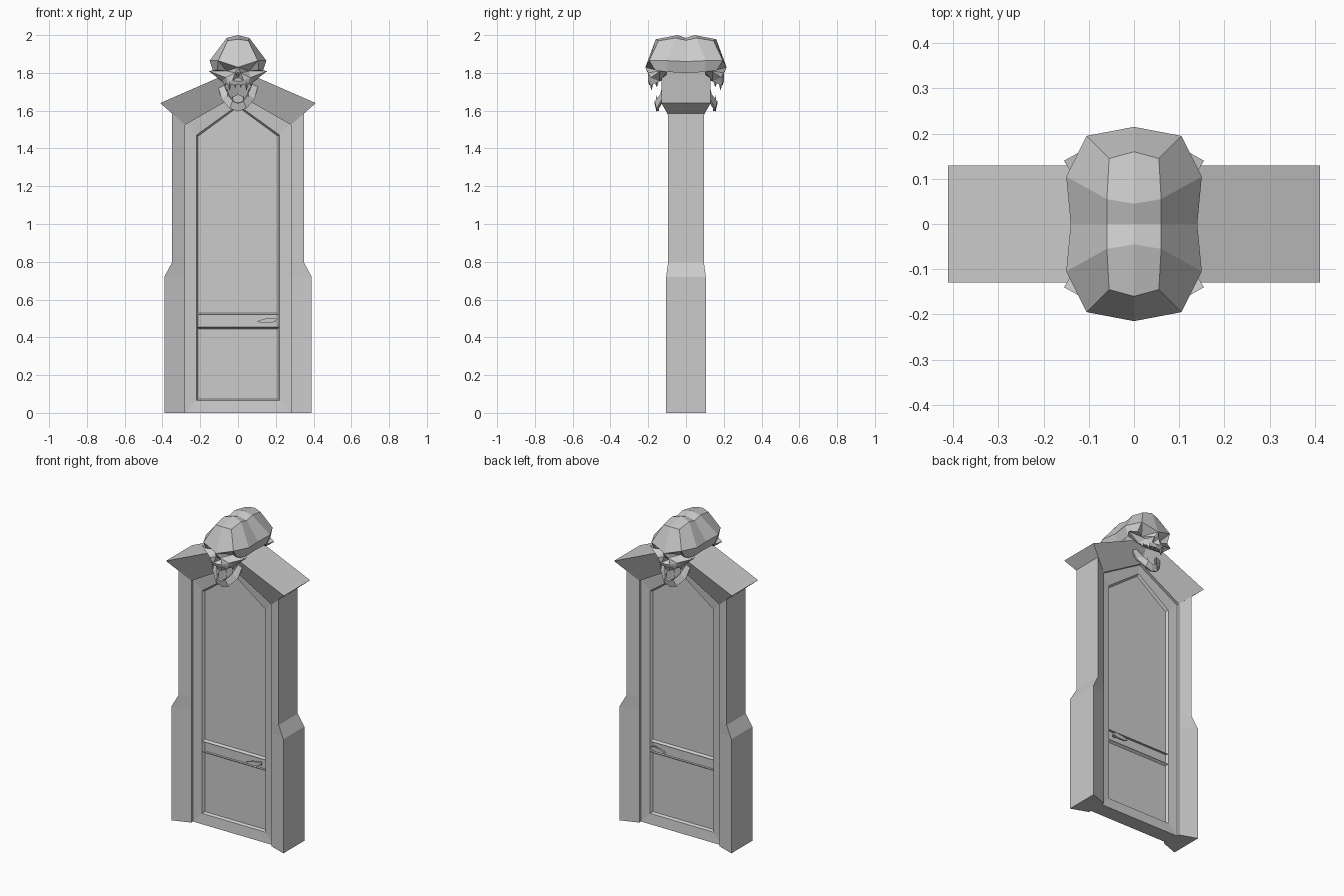
import bpy, bmesh

if "Cube" in bpy.data.objects:
    bpy.data.objects.remove(bpy.data.objects["Cube"])


def build(name, verts, faces, mirror=(False, False, False), thick=0):
    """Mesh object with outward normals and optional mirror / thickness."""
    me = bpy.data.meshes.new(name)
    me.from_pydata(verts, [], faces)
    bm = bmesh.new()
    bm.from_mesh(me)
    bmesh.ops.recalc_face_normals(bm, faces=bm.faces)
    bm.to_mesh(me)
    bm.free()
    ob = bpy.data.objects.new(name, me)
    bpy.context.collection.objects.link(ob)
    if any(mirror):
        m = ob.modifiers.new("Mirror", 'MIRROR')
        m.use_axis = mirror
        m.merge_threshold = 0.0005
    if thick:
        s = ob.modifiers.new("Solidify", 'SOLIDIFY')
        s.thickness = thick
        s.offset = 0
    return ob


def loft(name, rings, mirror=(False, False, False)):
    """Closed solid through a list of equal-length rings."""
    n = len(rings[0])
    verts = [p for r in rings for p in r]
    faces = [list(range(n)), [(len(rings) - 1) * n + i for i in range(n)]]
    for k in range(len(rings) - 1):
        for i in range(n):
            j = (i + 1) % n
            faces.append([k * n + i, k * n + j, (k + 1) * n + j, (k + 1) * n + i])
    return build(name, verts, faces, mirror)


def tooth(name, x, y, z, tip, r=0.011):
    """Four-sided spike, repeated on both sides and both skulls."""
    base = [(x - r, y, z), (x, y - r, z), (x + r, y, z), (x, y + r, z)]
    return build(name, base + [(x, y, tip)],
                 [(0, 1, 2, 3), (0, 1, 4), (1, 2, 4), (2, 3, 4), (3, 0, 4)],
                 (True, True, False))


# Pillars: front and back slant in towards the door
def pillar_ring(xo, yo, zo, zi):
    return [(xo, -yo, zo), (0.28, -0.065, zi), (0.28, 0.065, zi), (xo, yo, zo)]


loft("pillar", [pillar_ring(0.39, 0.105, 0, 0), pillar_ring(0.39, 0.105, 0.72, 0.72),
                pillar_ring(0.35, 0.095, 0.795, 0.795), pillar_ring(0.35, 0.095, 1.595, 1.54)],
     (True, False, False))


# Gabled roof
def roof_ring(xo, zo, xi, zi):
    return [(xo, -0.13, zo), (xi, -0.065, zi), (xi, 0.065, zi), (xo, 0.13, zo)]


loft("roof", [roof_ring(0.412, 1.64, 0.28, 1.525), roof_ring(0, 1.82, 0, 1.685),
              roof_ring(-0.412, 1.64, -0.28, 1.525)])


# Door slab with sloping border and recessed field on both sides
def outline(x, z0, z1, peak, y):
    return [(-x, y, z0), (x, y, z0), (x, y, z1), (0, y, peak), (-x, y, z1)]


steps = [(0.211, 0.073, 1.465, 1.62, 0.027), (0.221, 0.065, 1.47, 1.63, 0.042),
         (0.281, 0, 1.53, 1.69, 0.048)]
loft("door", [outline(*s[:4], -s[4]) for s in steps] +
     [outline(*s[:4], s[4]) for s in reversed(steps)])


# Middle rail with bevelled edges
def rail_ring(z0, z1, y):
    return [(-0.225, y, z0), (0.225, y, z0), (0.225, y, z1), (-0.225, y, z1)]


loft("middle_rail", [rail_ring(0.445, 0.53, -0.027), rail_ring(0.455, 0.52, -0.042),
                     rail_ring(0.455, 0.52, 0.042), rail_ring(0.445, 0.53, 0.027)])

# Lever handles
lever = [(0.10, 0.485), (0.12, 0.475), (0.17, 0.475), (0.20, 0.485), (0.205, 0.498),
         (0.18, 0.503), (0.14, 0.498)]
loft("handle", [[(x, y, z) for x, z in lever] for y in (-0.052, -0.064)], (False, True, False))
loft("handle_stem", [[(0.175, y, 0.482), (0.195, y, 0.482), (0.195, y, 0.498), (0.175, y, 0.498)]
                     for y in (-0.04, -0.055)], (False, True, False))

# Cranium: a quarter, mirrored to make the joined front and back skulls
cranium = [
    (0, 0, 1.985), (0.06, 0, 1.972), (0.14, 0, 1.86), (0.12, 0, 1.80),
    (0, -0.045, 2.0), (0.06, -0.055, 1.985), (0.15, -0.105, 1.865), (0.13, -0.10, 1.805),
    (0, -0.16, 1.978), (0.055, -0.145, 1.97), (0.105, -0.195, 1.865), (0.11, -0.165, 1.815),
    (0, -0.215, 1.83),
]
build("skull_cranium", cranium,
      [(0, 1, 5, 4), (1, 2, 6, 5), (2, 3, 7, 6), (4, 5, 9, 8), (5, 6, 10, 9),
       (6, 7, 11, 10), (8, 9, 10, 12)], (True, True, False))

# Skull face: sockets, cheekbones, nose hole, upper jaw
face = [
    (0, -0.215, 1.83),       # 0 brow centre
    (0.105, -0.195, 1.865),  # 1 brow outer
    (0.155, -0.14, 1.81),    # 2 cheek spike
    (0.065, -0.185, 1.775),  # 3 cheek front
    (0.015, -0.20, 1.80),    # 4 nose bridge
    (0.06, -0.14, 1.81),     # 5 socket depth
    (0.03, -0.20, 1.76),     # 6 nostril side
    (0, -0.165, 1.775),      # 7 nose depth
    (0, -0.20, 1.755),       # 8 nose base
    (0, -0.205, 1.805),      # 9 nose top
    (0, -0.195, 1.735),      # 10 lip centre
    (0.05, -0.185, 1.735),   # 11 lip corner
    (0.085, -0.14, 1.755),   # 12 mouth corner
    (0, -0.11, 1.77),        # 13 palate
    (0.13, -0.10, 1.805),    # 14 temple
    (0.11, -0.165, 1.815),   # 15 orbit side
]
build("skull_face", face,
      [(0, 1, 5), (1, 15, 5), (15, 2, 5), (2, 3, 5), (3, 4, 5), (4, 0, 5), (0, 4, 9),
       (9, 4, 7), (4, 6, 7), (6, 8, 7), (4, 3, 6), (6, 3, 11), (8, 6, 11, 10),
       (3, 2, 12), (3, 12, 11), (2, 14, 12), (2, 15, 14), (10, 11, 12, 13), (12, 14, 13)],
      (True, True, False))

# Lower jaw: a band running from hinge to chin
upper = [(0.075, -0.10, 1.74), (0.05, -0.13, 1.685), (0.027, -0.16, 1.65), (0, -0.16, 1.64)]
lower = [(0.108, -0.095, 1.745), (0.085, -0.12, 1.66), (0.042, -0.15, 1.612), (0, -0.15, 1.598)]
build("lower_jaw", upper + lower, [(i, i + 1, i + 5, i + 4) for i in range(3)],
      (True, True, False), 0.014)

# Teeth
for x, y, tip in ((0.015, -0.185, 1.72), (0.045, -0.183, 1.705), (0.07, -0.155, 1.725)):
    tooth("upper_tooth", x, y, 1.75, tip)
for x, y, z in ((0.03, -0.155, 1.64), (0.055, -0.13, 1.675)):
    tooth("lower_tooth", x, y, z, z + 0.04, 0.009)
